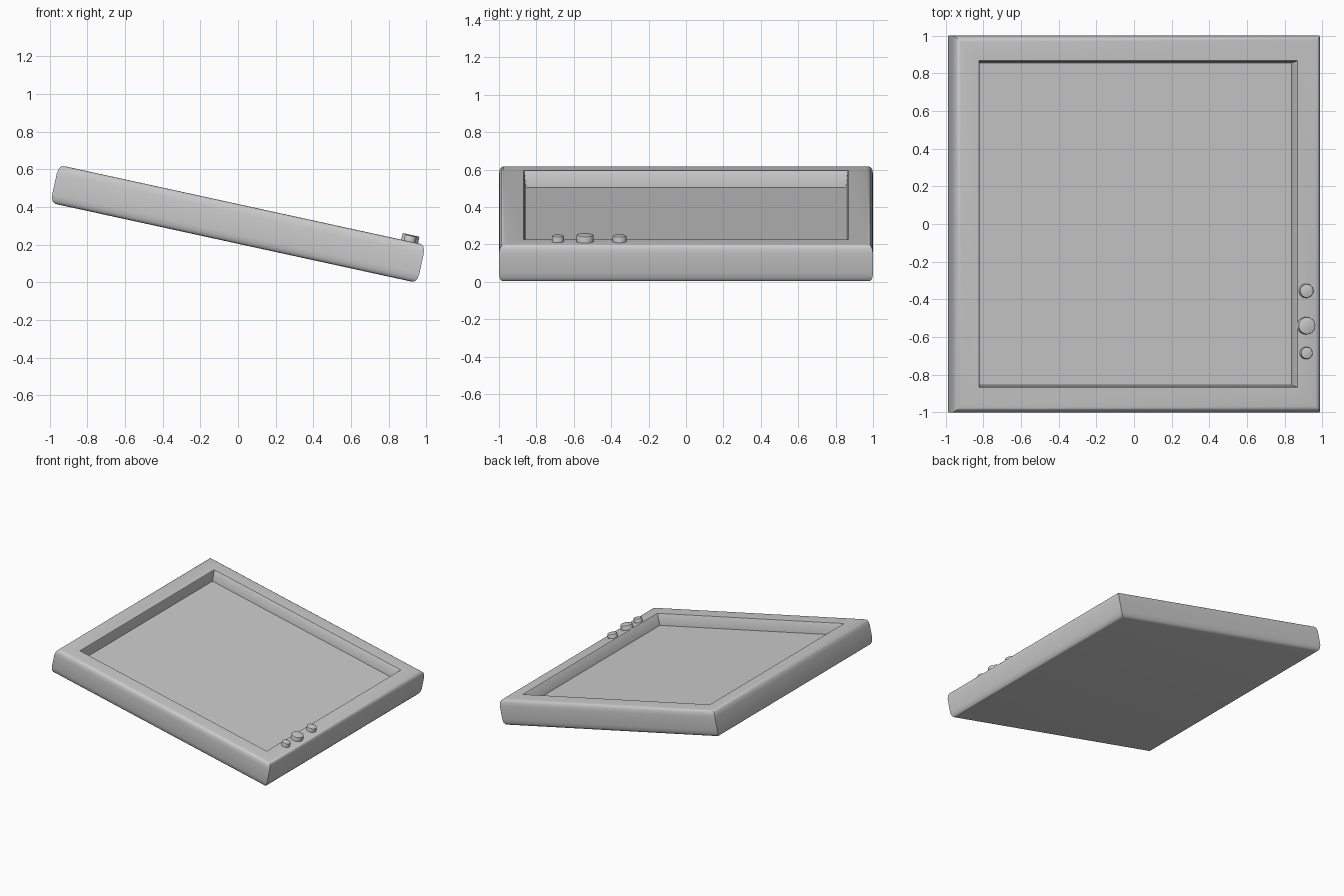
import bpy, bmesh
from math import radians
from mathutils import Matrix

if "Cube" in bpy.data.objects:
    bpy.data.objects.remove(bpy.data.objects["Cube"])

TILT = radians(12.3)
HX, HY, HT = 0.997, 1.0, 0.103      # half length, width, thickness
# slab frame -> world: tilted down to the right
SLAB = Matrix.Translation((0, 0, 0.31)) @ Matrix.Rotation(TILT, 4, 'Y')


def finish(bm, name):
    bmesh.ops.recalc_face_normals(bm, faces=bm.faces)
    me = bpy.data.meshes.new(name)
    bm.to_mesh(me)
    bm.free()
    ob = bpy.data.objects.new(name, me)
    bpy.context.collection.objects.link(ob)
    ob.matrix_world = SLAB
    bpy.ops.object.select_all(action='DESELECT')
    ob.select_set(True)
    bpy.context.view_layer.objects.active = ob
    bpy.ops.object.shade_smooth_by_angle(angle=radians(32))
    return ob


# frame and recessed panel: (inset, height) profile swept round a rectangle
edge = [(0.0, 0.055), (0.004, 0.08), (0.012, 0.095), (0.022, 0.101), (0.034, HT)]
profile = [(i, -h) for i, h in reversed(edge)] + edge
profile += [(0.132, HT), (0.136, HT - 0.006), (0.145, HT - 0.09)]
bm = bmesh.new()
rings = []
for inset, h in profile:
    x, y = HX - inset, HY - inset
    rings.append([bm.verts.new((sx * x, sy * y, h))
                  for sx, sy in ((-1, -1), (1, -1), (1, 1), (-1, 1))])
for a, b in zip(rings, rings[1:]):
    for k in range(4):
        n = (k + 1) % 4
        bm.faces.new((a[k], a[n], b[n], b[k]))
bm.faces.new(rings[0][::-1])
bm.faces.new(rings[-1])
finish(bm, "tray_frame")

# three round control knobs on the low edge
for name, y, r, h in (("knob_back", -0.355, 0.037, 0.032),
                      ("knob_middle", -0.54, 0.046, 0.036),
                      ("knob_front", -0.685, 0.032, 0.032)):
    bm = bmesh.new()
    base = 0.02
    bmesh.ops.create_cone(bm, cap_ends=True, segments=24, radius1=r, radius2=r,
                          depth=h + base,
                          matrix=Matrix.Translation((0.91, y, HT + (h - base) / 2)))
    top = [e for e in bm.edges if all(v.co.z > HT for v in e.verts)]
    bmesh.ops.bevel(bm, geom=top, offset=0.006, segments=2, profile=0.5, affect='EDGES')
    finish(bm, name)
